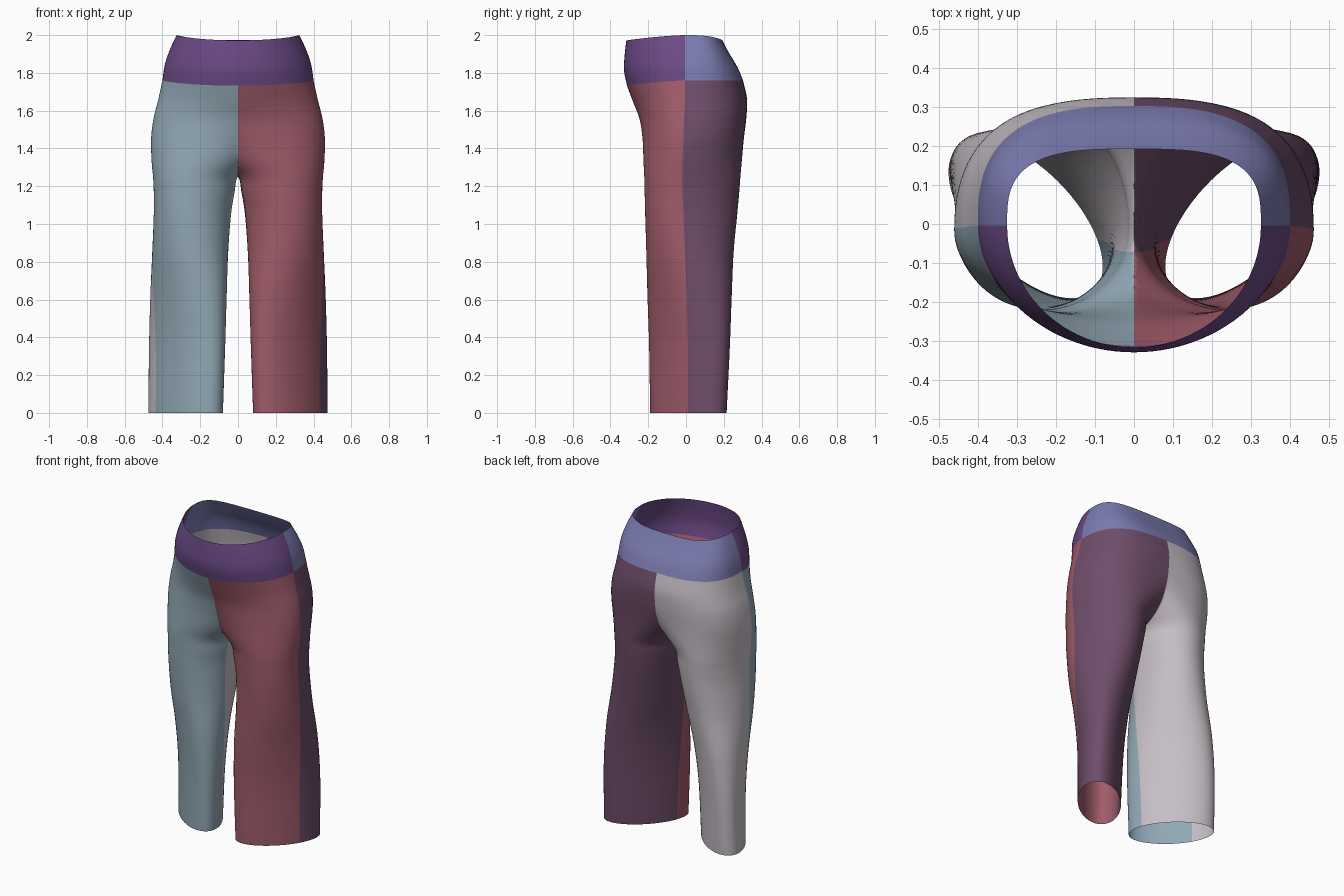
import bpy, bmesh, math
from mathutils import Vector

if "Cube" in bpy.data.objects:
    bpy.data.objects.remove(bpy.data.objects["Cube"])


def material(name, rgb):
    m = bpy.data.materials.new(name)
    lin = [((c / 255 + 0.055) / 1.055) ** 2.4 for c in rgb]
    m.diffuse_color = (*lin, 1)
    m.use_nodes = True
    m.node_tree.nodes["Principled BSDF"].inputs["Base Color"].default_value = m.diffuse_color
    return m


BLUE = material("blue grey", (146, 168, 181))
RED = material("dusty red", (160, 92, 106))
GREY = material("pale grey", (198, 190, 197))
PLUM = material("plum", (110, 77, 106))
VIOLET = material("violet", (108, 74, 134))
PERI = material("periwinkle", (124, 124, 178))

# Cross-sections: height, inner x, outer x, front y, back y, twist, side seam y
LEG = [
    (0.00, 0.080, 0.475, -0.190, 0.215, 0.64, 0.012),
    (0.35, 0.068, 0.471, -0.195, 0.232, 0.60, 0.010),
    (0.62, 0.060, 0.464, -0.204, 0.242, 0.42, 0.004),
    (0.85, 0.052, 0.454, -0.210, 0.252, 0.14, -0.006),
    (1.05, 0.037, 0.446, -0.216, 0.271, -0.02, -0.014),
    (1.17, 0.018, 0.446, -0.219, 0.282, -0.04, -0.018),
    (1.25, 0.000, 0.450, -0.221, 0.288, -0.03, -0.020),
    (1.33, -0.080, 0.457, -0.225, 0.295, -0.01, -0.018),
    (1.45, -0.210, 0.460, -0.230, 0.306, 0.00, -0.014),
    (1.56, -0.350, 0.447, -0.246, 0.319, 0.00, -0.010),
    (1.66, -0.422, 0.422, -0.278, 0.323, 0.00, -0.006),
    (1.76, -0.400, 0.400, -0.312, 0.302, 0.00, -0.004),
]
WAIST = [
    (1.76, -0.400, 0.400, -0.312, 0.302, 0.00, -0.004),
    (1.84, -0.388, 0.388, -0.328, 0.270, 0.00, -0.004),
    (1.92, -0.362, 0.362, -0.325, 0.230, 0.00, -0.004),
    (2.00, -0.325, 0.325, -0.316, 0.192, 0.00, -0.004),
]


def ramp(z, lo, hi):
    t = max(0.0, min(1.0, (z - lo) / (hi - lo)))
    return t * t * (3 - 2 * t)


def smooth_rows(table, steps):
    """Catmull-Rom interpolation through the cross-sections."""
    rows = []
    for i in range(len(table) - 1):
        p = [Vector(table[max(0, min(len(table) - 1, i + k))]) for k in (-1, 0, 1, 2)]
        for s in range(steps):
            t = s / steps
            rows.append(0.5 * (2 * p[1] + (p[2] - p[0]) * t
                               + (2 * p[0] - 5 * p[1] + 4 * p[2] - p[3]) * t * t
                               + (3 * p[1] - p[0] - 3 * p[2] + p[3]) * t ** 3))
    rows.append(Vector(table[-1]))
    return rows


def garment(name, table, mats, steps, n=96):
    """Loft one side, trim it at the centre seam, then mirror it.
    mats: front right, back right, front left, back left."""
    bm = bmesh.new()
    rings = []
    for z, xi, xo, yf, yb, twist, y0 in smooth_rows(table, steps):
        cx, hx = (xi + xo) / 2, (xo - xi) / 2
        # squarer seat at the back, dipping waist lines at front and back
        power = 1 - 0.25 * ramp(z, 1.25, 1.6) - 0.12 * ramp(z, 1.65, 2.0)
        front_dip = 0.028 * ramp(z, 1.5, 1.76)
        back_dip = 0.026 * ramp(z, 1.78, 2.0)
        ring = []
        for k in range(n):
            u = 2 * math.pi * k / n
            s, c = math.sin(u), math.cos(u - twist)
            if abs(s) < 1e-6:
                s = 0.0
            if abs(c) < 1e-6:
                c = 0.0
            if s > 0:
                y = y0 + (yb - y0) * s ** power
                c = math.copysign(abs(c) ** power, c)
                drop = back_dip * s * s
            else:
                y = y0 + (y0 - yf) * s
                drop = front_dip * (-s) ** 1.5
            ring.append(bm.verts.new((cx + hx * c, y, z - drop)))
        rings.append(ring)
    seam = n // 2 + 4  # inner-leg seam sits a little forward
    for a, b in zip(rings, rings[1:]):
        for k in range(n):
            j = (k + 1) % n
            f = bm.faces.new((a[k], a[j], b[j], b[k]))
            f.material_index = 1 if k < seam else 0
    bmesh.ops.bisect_plane(bm, geom=bm.verts[:] + bm.edges[:] + bm.faces[:], dist=1e-5,
                           plane_co=(0, 0, 0), plane_no=(1, 0, 0), clear_inner=True)
    # mirrored half with its own colours
    dup = bmesh.ops.duplicate(bm, geom=bm.verts[:] + bm.edges[:] + bm.faces[:])["geom"]
    faces = [g for g in dup if isinstance(g, bmesh.types.BMFace)]
    for g in dup:
        if isinstance(g, bmesh.types.BMVert):
            g.co.x = -g.co.x
    bmesh.ops.reverse_faces(bm, faces=faces)
    for f in faces:
        f.material_index += 2
    bmesh.ops.remove_doubles(bm, verts=bm.verts[:], dist=1e-4)
    for f in bm.faces:
        f.smooth = True
    me = bpy.data.meshes.new(name)
    bm.to_mesh(me)
    bm.free()
    for m in mats:
        me.materials.append(m)
    ob = bpy.data.objects.new(name, me)
    bpy.context.collection.objects.link(ob)
    return ob


# Four leg panels meeting at side, inner and centre seams
garment("trouser_legs", LEG, (RED, PLUM, BLUE, GREY), 8)
# Waistband with front and back halves
garment("waistband", WAIST, (VIOLET, PERI, VIOLET, PERI), 6)
